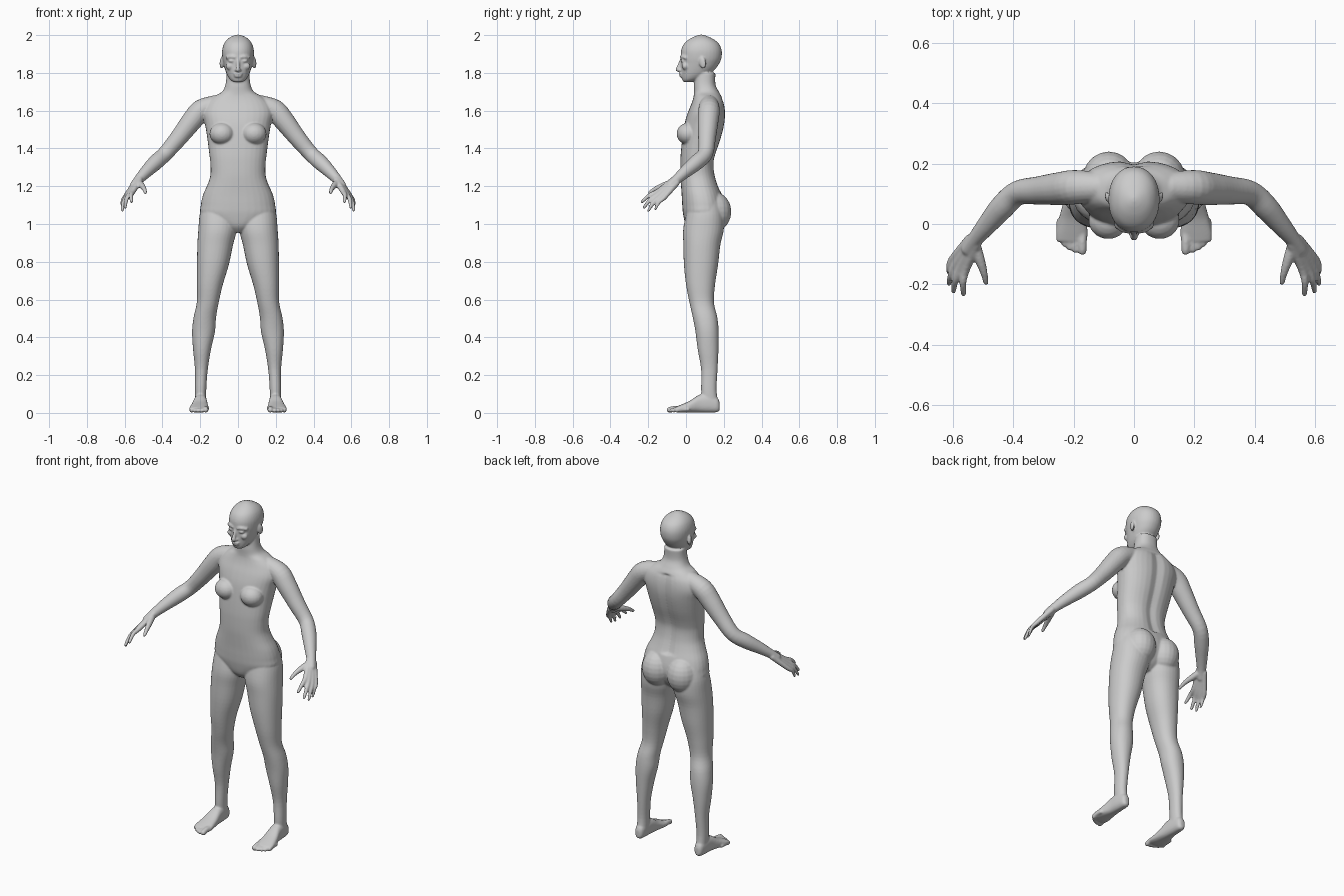
import bpy, bmesh, math
from mathutils import Vector, Matrix, Euler

SEG = 32


def smooth_path(pts, steps=4):
    """Catmull-Rom interpolation of equal-length tuples."""
    out = []
    for i in range(len(pts) - 1):
        p0, p1 = pts[max(i - 1, 0)], pts[i]
        p2, p3 = pts[i + 1], pts[min(i + 2, len(pts) - 1)]
        for k in range(steps):
            t = k / steps
            out.append(tuple(0.5 * (2 * b + (c - a) * t + (2 * a - 5 * b + 4 * c - d) * t * t
                                    + (3 * b - a - 3 * c + d) * t ** 3)
                             for a, b, c, d in zip(p0, p1, p2, p3)))
    return out + [tuple(pts[-1])]


def skin_rings(bm, rings):
    rows = [[bm.verts.new(p) for p in r] for r in rings]
    n = len(rows[0])
    for a, b in zip(rows, rows[1:]):
        for i in range(n):
            j = (i + 1) % n
            bm.faces.new((a[i], a[j], b[j], b[i]))
    bm.faces.new(rows[0][::-1])
    bm.faces.new(rows[-1])
    return [v for r in rows for v in r]


def loft(bm, secs, axis='z', power=2.0):
    """Sections (t, x0, x1, b0, b1): b is y for a z loft and z for a y loft."""
    rings = []
    for t, x0, x1, b0, b1 in smooth_path(secs):
        ring = []
        for i in range(SEG):
            a = 2 * math.pi * i / SEG
            c, s = math.cos(a), math.sin(a)
            u = math.copysign(abs(c) ** (2 / power), c)
            w = math.copysign(abs(s) ** (2 / power), s)
            x, b = (x0 + x1) / 2 + u * (x1 - x0) / 2, (b0 + b1) / 2 + w * (b1 - b0) / 2
            ring.append((x, b, t) if axis == 'z' else (x, t, b))
        rings.append(ring)
    return skin_rings(bm, rings)


def ball(bm, loc, size, rot=(0, 0, 0)):
    m = Matrix.LocRotScale(Vector(loc), Euler(rot), Vector(size))
    bmesh.ops.create_uvsphere(bm, u_segments=20, v_segments=12, radius=1, matrix=m)


def tube(bm, pts):
    """Round tube through (x, y, z, radius) points with ball ends."""
    path = smooth_path(pts)
    rings = []
    for i, p in enumerate(path):
        d = Vector(path[min(i + 1, len(path) - 1)][:3]) - Vector(path[max(i - 1, 0)][:3])
        d.normalize()
        u = d.cross(Vector((0.3, 0.9, -0.2))).normalized()
        w = d.cross(u)
        rings.append([Vector(p[:3]) + p[3] * (u * math.cos(a) + w * math.sin(a))
                      for a in (2 * math.pi * k / 20 for k in range(20))])
    skin_rings(bm, rings)
    for p in (path[0], path[-1]):
        ball(bm, p[:3], (p[3],) * 3)


bm = bmesh.new()

# ---- one side: built at +x, then mirrored
# leg
loft(bm, [(.05, .168, .226, .085, .172), (.12, .168, .228, .08, .162),
          (.23, .16, .228, .08, .167), (.336, .143, .238, .062, .172),
          (.43, .122, .243, .05, .173), (.505, .116, .235, .036, .166),
          (.585, .102, .218, .018, .148), (.68, .08, .217, .0, .154),
          (.786, .048, .217, -.011, .17), (.89, .026, .215, -.014, .182),
          (.97, .006, .21, -.015, .2), (1.05, .004, .203, 0, .2),
          (1.12, .03, .185, .02, .18)], power=2.15)
# buttock and breast
ball(bm, (.083, .148, 1.065), (.088, .092, .105))
ball(bm, (.085, .012, 1.478), (.066, .062, .058))
# foot
loft(bm, [(.178, .188, .21, .015, .055), (.165, .173, .223, .004, .08),
          (.12, .167, .23, .002, .1), (.07, .163, .235, .002, .095),
          (.02, .158, .248, .002, .064), (-.03, .153, .258, .002, .042),
          (-.058, .156, .256, .004, .03)], axis='y', power=2.5)
# toes
for x, y, r in [(.171, -.088, .015), (.194, -.086, .011), (.212, -.078, .011),
                (.229, -.066, .011), (.246, -.05, .011)]:
    tube(bm, [(x, y + .06, r + .008, r), (x, y + .025, r + .007, r), (x, y, r + .001, r)])
# shoulder and arm
tube(bm, [(.12, .122, 1.632, .05), (.195, .122, 1.602, .057), (.245, .117, 1.545, .055),
          (.315, .111, 1.455, .047), (.385, .102, 1.373, .041), (.437, .055, 1.325, .041),
          (.488, -.005, 1.275, .033), (.525, -.05, 1.235, .026), (.548, -.082, 1.205, .024)])
# fingers, each with its palm bone
wrist = Vector((.532, -.06, 1.225))
mid = Vector((.578, -.135, 1.155))
for knuckle, tip, r in [((.556, -.148, 1.172), (.564, -.232, 1.118), .0125),
                        ((.573, -.143, 1.160), (.597, -.222, 1.088), .0125),
                        ((.588, -.132, 1.148), (.612, -.198, 1.072), .012),
                        ((.600, -.115, 1.140), (.613, -.162, 1.078), .011)]:
    k, t = Vector(knuckle), Vector(tip)
    base = wrist + (k - mid) * .5
    joint = k.lerp(t, .5) + Vector((.006, -.004, .007))
    tube(bm, [(*base, .017), (*k, r + .002), (*joint, r - .001), (*t, r - .004)])
# thumb
tube(bm, [(.525, -.07, 1.22, .018), (.511, -.115, 1.205, .017),
          (.497, -.16, 1.187, .0125), (.49, -.194, 1.166, .009)])
# ear, brow, eyelid, cheek
ball(bm, (.087, .088, 1.853), (.009, .019, .032), (.15, 0, -.35))
tube(bm, [(.014, -.024, 1.882, .008), (.036, -.02, 1.886, .009), (.06, -.003, 1.88, .008)])
ball(bm, (.034, -.015, 1.863), (.018, .014, .009))
ball(bm, (.043, -.004, 1.835), (.022, .018, .02))

side = bmesh.ops.duplicate(bm, geom=bm.verts[:] + bm.edges[:] + bm.faces[:])['geom']
bmesh.ops.scale(bm, vec=(-1, 1, 1), verts=[g for g in side if isinstance(g, bmesh.types.BMVert)])
bmesh.ops.reverse_faces(bm, faces=[g for g in side if isinstance(g, bmesh.types.BMFace)])

# ---- centre parts
# torso and neck (z, half width, front y, back y)
torso = [(.955, .04, .03, .13), (.99, .1, .0, .17), (1.05, .193, -.015, .2),
         (1.1, .197, -.02, .203), (1.155, .185, -.023, .19), (1.21, .161, -.027, .17),
         (1.26, .146, -.03, .156), (1.32, .146, -.03, .15), (1.37, .152, -.028, .16),
         (1.45, .162, -.02, .187), (1.53, .175, -.008, .206), (1.59, .187, .01, .21),
         (1.64, .168, .03, .203), (1.675, .128, .04, .188), (1.7, .085, .042, .174),
         (1.74, .066, .042, .156), (1.8, .06, .05, .156)]
for v in loft(bm, [(z, -w, w, f, b) for z, w, f, b in torso], power=2.3):
    # spine groove
    if v.co.y > .1 and 1.18 < v.co.z < 1.66:
        v.co.y -= .014 * math.exp(-(v.co.x / .03) ** 2)
# head
head = [(1.752, .024, -.014, .03), (1.765, .042, -.021, .07), (1.79, .058, -.025, .12),
        (1.82, .069, -.027, .155), (1.85, .077, -.027, .176), (1.88, .083, -.028, .188),
        (1.92, .084, -.026, .189), (1.955, .074, -.01, .174), (1.98, .054, .02, .143),
        (1.995, .029, .05, .11), (2.002, .008, .072, .09)]
loft(bm, [(z, -w, w, f, b) for z, w, f, b in head], power=2.15)
# nose and lips
tube(bm, [(0, -.022, 1.876, .008), (0, -.034, 1.845, .009), (0, -.043, 1.818, .0125)])
ball(bm, (0, -.032, 1.814), (.019, .014, .008))
ball(bm, (0, -.027, 1.794), (.025, .011, .005))
ball(bm, (0, -.026, 1.782), (.021, .011, .006))

bmesh.ops.recalc_face_normals(bm, faces=bm.faces)
mesh = bpy.data.meshes.new("body")
bm.to_mesh(mesh)
bm.free()
body = bpy.data.objects.new("body", mesh)
bpy.context.collection.objects.link(body)
bpy.context.view_layer.objects.active = body
body.select_set(True)

# fuse all parts into one smooth skin
remesh = body.modifiers.new("fuse", 'REMESH')
remesh.mode = 'VOXEL'
remesh.voxel_size = .0052
remesh.use_smooth_shade = True
soften = body.modifiers.new("soften", 'SMOOTH')
soften.factor = .5
soften.iterations = 5
for name in ("fuse", "soften"):
    bpy.ops.object.modifier_apply(modifier=name)
bpy.ops.object.shade_smooth()
